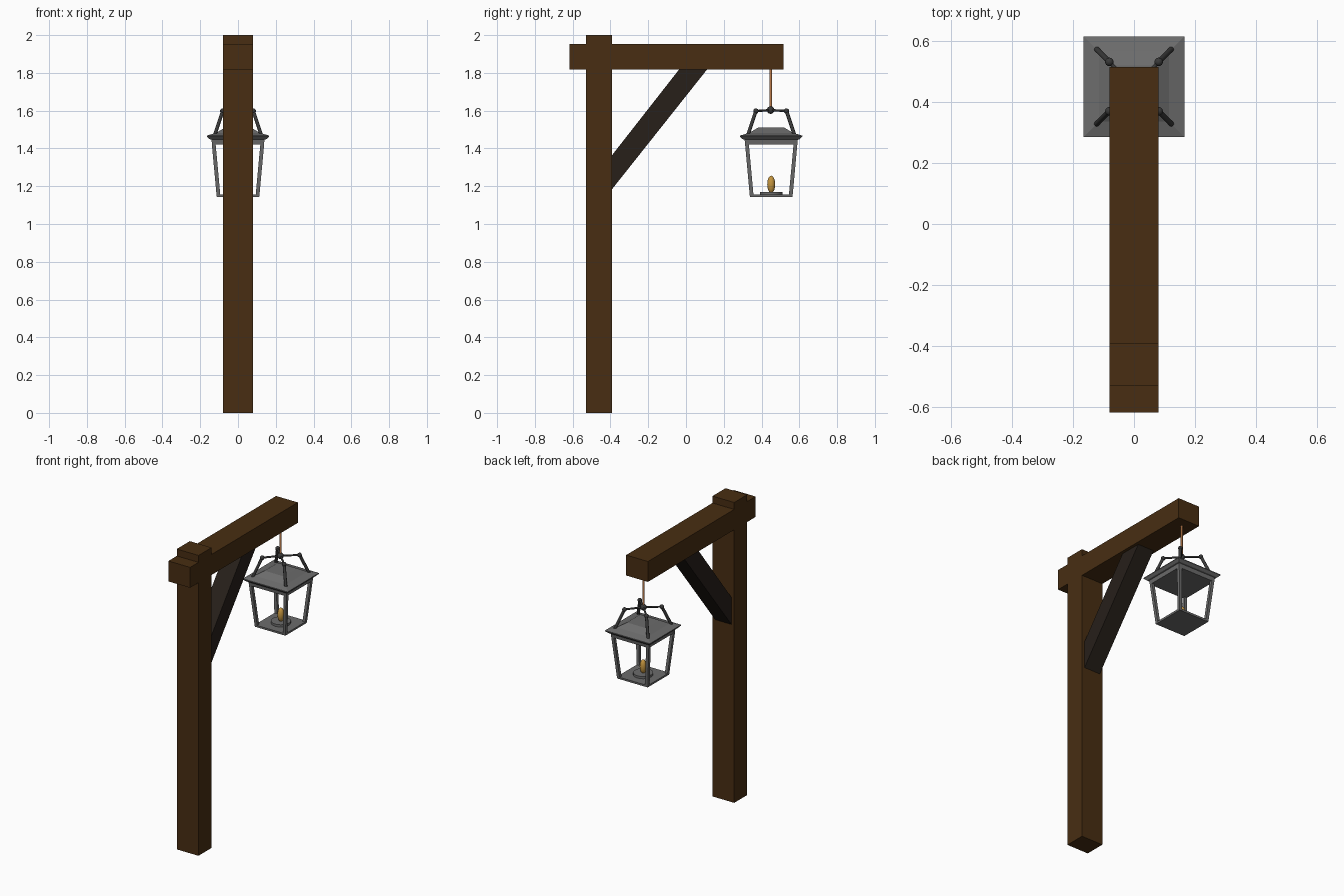
import bpy, bmesh
from mathutils import Vector, Matrix

if "Cube" in bpy.data.objects:
    bpy.data.objects.remove(bpy.data.objects["Cube"])

LY = 0.451  # lantern centre along the beam


def material(name, rgb):
    m = bpy.data.materials.new(name)
    m.diffuse_color = (*rgb, 1)
    m.use_nodes = True
    m.node_tree.nodes["Principled BSDF"].inputs["Base Color"].default_value = m.diffuse_color
    return m


WOOD = material("wood", (0.065, 0.027, 0.006))
DARK_WOOD = material("dark_wood", (0.02, 0.014, 0.010))
ROPE = material("rope", (0.50, 0.20, 0.07))
FLAME = material("flame", (0.55, 0.30, 0.05))
IRON = material("iron", (0.15, 0.15, 0.15))
DARK_IRON = material("dark_iron", (0.04, 0.04, 0.04))


def finish(name, bm, mat, smooth=False):
    bmesh.ops.recalc_face_normals(bm, faces=bm.faces)
    for f in bm.faces:
        f.smooth = smooth and len(f.verts) <= 4
    me = bpy.data.meshes.new(name)
    bm.to_mesh(me)
    bm.free()
    me.materials.append(mat)
    ob = bpy.data.objects.new(name, me)
    bpy.context.collection.objects.link(ob)
    return ob


def slab(name, outline, half, mat):
    """Extrude a (y, z) outline across x."""
    bm = bmesh.new()
    face = bm.faces.new([bm.verts.new((-half, y, z)) for y, z in outline])
    new = bmesh.ops.extrude_face_region(bm, geom=[face])["geom"]
    bmesh.ops.translate(bm, vec=(2 * half, 0, 0),
                        verts=[v for v in new if isinstance(v, bmesh.types.BMVert)])
    return finish(name, bm, mat)


def rect(y0, y1, z0, z1):
    return [(y0, z0), (y1, z0), (y1, z1), (y0, z1)]


def square_stack(name, rings, mat):
    """Loft square rings given as (centre x, centre y, half width, z)."""
    bm = bmesh.new()
    loops = [[bm.verts.new((x + sx * h, y + sy * h, z))
              for sx, sy in ((-1, -1), (1, -1), (1, 1), (-1, 1))]
             for x, y, h, z in rings]
    for a, b in zip(loops, loops[1:]):
        for i in range(4):
            j = (i + 1) % 4
            bm.faces.new((a[i], a[j], b[j], b[i]))
    bm.faces.new(loops[0])
    bm.faces.new(loops[-1])
    return finish(name, bm, mat)


def rod(name, p, q, r, mat, segments=10):
    p, q = Vector(p), Vector(q)
    d = q - p
    bm = bmesh.new()
    bmesh.ops.create_cone(bm, cap_ends=True, segments=segments, radius1=r, radius2=r,
                          depth=d.length,
                          matrix=Matrix.Translation((p + q) / 2)
                          @ d.to_track_quat('Z', 'Y').to_matrix().to_4x4())
    return finish(name, bm, mat, True)


def ball(name, c, scale, mat):
    bm = bmesh.new()
    bmesh.ops.create_uvsphere(bm, u_segments=16, v_segments=10, radius=1,
                              matrix=Matrix.Translation(c) @ Matrix.Diagonal((*scale, 1)))
    return finish(name, bm, mat, True)


# Timber frame
slab("post", rect(-0.53, -0.393, 0, 2), 0.08, WOOD)
slab("beam", rect(-0.618, 0.515, 1.818, 1.954), 0.08, WOOD)
slab("brace", [(-0.395, 1.18), (0.113, 1.82), (-0.035, 1.82), (-0.395, 1.36)], 0.06, DARK_WOOD)

# Rope and hanging hub
HUB = (0, 0.448, 1.603)
rod("rope", HUB, (0, 0.448, 1.825), 0.007, ROPE)
ball("hub", HUB, (0.02,) * 3, DARK_IRON)

# Lantern roof: eave band, flared rim, shallow cap
square_stack("lantern_roof", [(0, LY, h, z) for h, z in (
    (0.137, 1.42), (0.141, 1.447), (0.151, 1.449), (0.165, 1.463),
    (0.165, 1.468), (0.115, 1.483), (0.07, 1.51))], IRON)

# Lantern floor and candle
square_stack("lantern_base", [(0, LY, 0.112, 1.142), (0, LY, 0.113, 1.155)], IRON)
rod("candle_dish", (0, LY, 1.153), (0, LY, 1.17), 0.06, IRON, 20)
ball("candle_flame", (0, LY, 1.21), (0.021, 0.021, 0.046), FLAME)

# Corner uprights and hanging arms
for i, (sx, sy) in enumerate(((-1, -1), (1, -1), (1, 1), (-1, 1)), 1):
    square_stack(f"corner_upright_{i}", [(sx * 0.103, LY + sy * 0.103, 0.010, 1.145),
                                         (sx * 0.129, LY + sy * 0.129, 0.010, 1.43)], IRON)
    knuckle = (sx * 0.081, LY + sy * 0.081, 1.598)
    rod(f"upper_arm_{i}", HUB, knuckle, 0.006, DARK_IRON)
    ball(f"knuckle_{i}", knuckle, (0.014,) * 3, DARK_IRON)
    rod(f"lower_arm_{i}", knuckle, (sx * 0.122, LY + sy * 0.122, 1.475), 0.0095, DARK_IRON)
